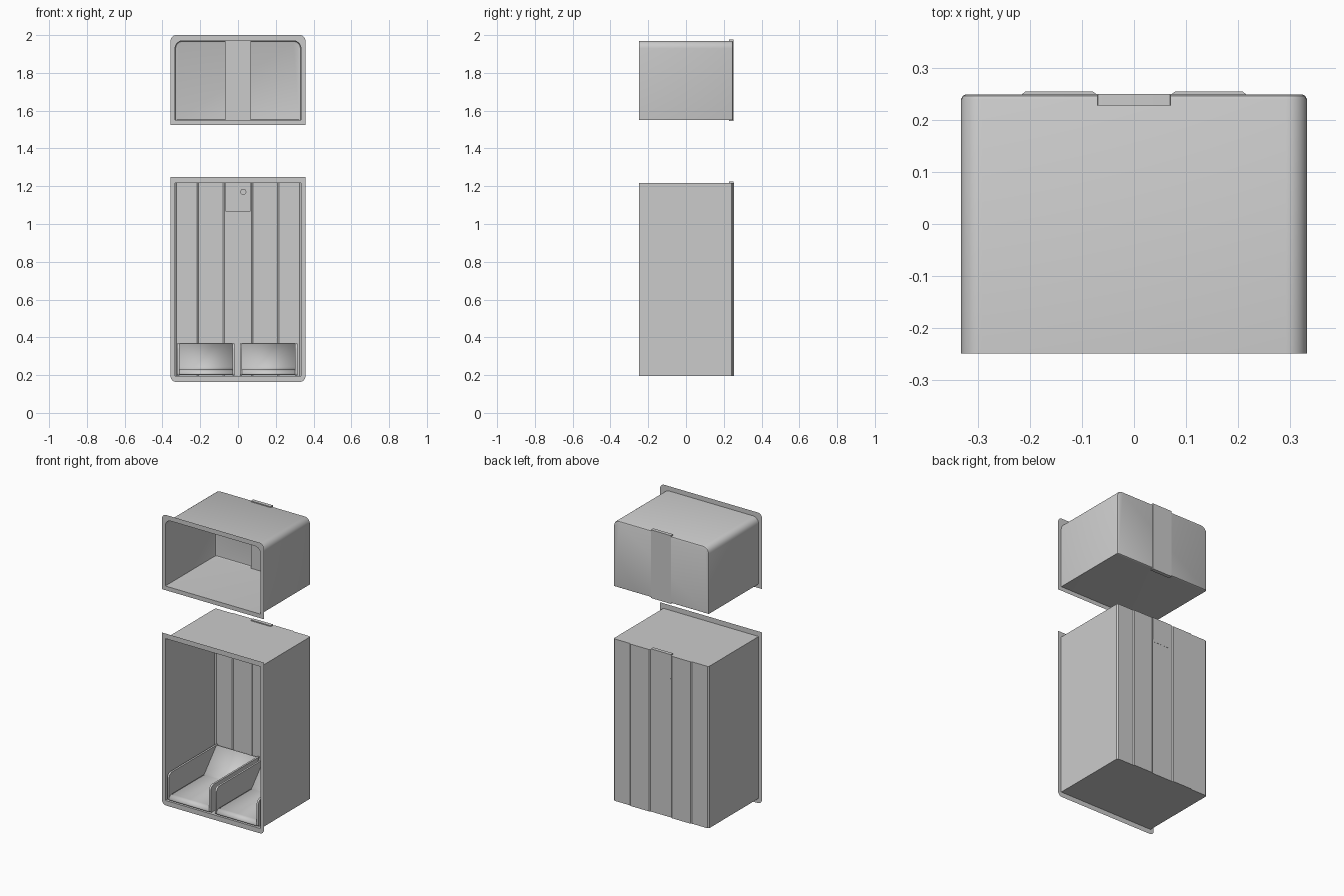
import bpy, bmesh, math
from mathutils import Vector

cube = bpy.data.objects.get("Cube")
if cube:
    bpy.data.objects.remove(cube, do_unlink=True)

grey = bpy.data.materials.new("liner_grey")
grey.use_nodes = True
colour = (0.6, 0.6, 0.6, 1)
grey.diffuse_color = colour
grey.node_tree.nodes["Principled BSDF"].inputs["Base Color"].default_value = colour


def finish(bm, name, normals=True):
    if normals:
        bmesh.ops.recalc_face_normals(bm, faces=bm.faces)
    mesh = bpy.data.meshes.new(name)
    bm.to_mesh(mesh)
    bm.free()
    mesh.materials.append(grey)
    ob = bpy.data.objects.new(name, mesh)
    bpy.context.collection.objects.link(ob)
    bpy.ops.object.select_all(action='DESELECT')
    bpy.context.view_layer.objects.active = ob
    ob.select_set(True)
    bpy.ops.object.shade_smooth_by_angle(angle=math.radians(35))
    return ob


def rounded_rect(x0, x1, z0, z1, r_bottom, r_top, steps=6):
    """Outline with separate bottom and top corner radii."""
    pts = []
    corners = [(x1, z0, -1, r_bottom), (x1, z1, 0, r_top),
               (x0, z1, 1, r_top), (x0, z0, 2, r_bottom)]
    for x, z, quarter, r in corners:
        cx = x - r if x == x1 else x + r
        cz = z - r if z == z1 else z + r
        for i in range(steps + 1):
            a = (quarter + i / steps) * math.pi / 2
            pts.append((cx + r * math.cos(a), cz + r * math.sin(a)))
    return pts


def loft(name, rings, cap_last):
    """Join (outline, y) rings into a sheet."""
    bm = bmesh.new()
    loops = [[bm.verts.new((x, y, z)) for x, z in pts] for pts, y in rings]
    for a, b in zip(loops, loops[1:]):
        for i in range(len(a)):
            j = (i + 1) % len(a)
            bm.faces.new((a[i], a[j], b[j], b[i]))
    if cap_last:
        bm.faces.new(loops[-1])
    return finish(bm, name)


def prism(name, pts, place, direction, closed=True, caps=True):
    """Extrude a 2D outline along a direction."""
    bm = bmesh.new()
    a = [bm.verts.new(place(*p)) for p in pts]
    b = [bm.verts.new(v.co + Vector(direction)) for v in a]
    n = len(pts)
    for i in range(n if closed else n - 1):
        j = (i + 1) % n
        bm.faces.new((a[i], a[j], b[j], b[i]))
    if caps:
        bm.faces.new(a)
        bm.faces.new(b)
    return finish(bm, name)


FRONT, BACK, HALF, LIP = -0.25, 0.25, 0.333, 0.357
TINY = 0.0005

# Upper compartment: flange, rounded shell and back wall
opening = rounded_rect(-HALF, HALF, 1.55, 1.97, TINY, 0.04)
inset = rounded_rect(-HALF + 0.01, HALF - 0.01, 1.552, 1.96, TINY, 0.03)
middle = rounded_rect(-HALF + 0.003, HALF - 0.003, 1.55, 1.967, TINY, 0.037)
loft("upper_flange", [
    (rounded_rect(-LIP, LIP, 1.524, 2.0, TINY, 0.03), FRONT),
    (opening, FRONT)], False)
loft("upper_shell", [(opening, FRONT), (opening, 0.24),
                     (middle, 0.247), (inset, BACK)], True)

# Lower compartment: flange and shell with two raised back ribs
loft("lower_flange", [
    (rounded_rect(-LIP, LIP, 0.164, 1.25, 0.03, TINY), FRONT),
    (rounded_rect(-HALF, HALF, 0.195, 1.218, TINY, TINY), FRONT)], False)
half_profile = [(HALF, FRONT), (HALF, 0.242), (HALF - 0.008, BACK),
                (0.216, BACK), (0.21, 0.255), (0.079, 0.255), (0.072, BACK)]
profile = half_profile + [(-x, y) for x, y in reversed(half_profile)]
prism("lower_shell", profile, lambda x, y: (x, y, 0.195), (0, 0, 1.023), closed=False)

# Back housings, standing slightly proud of the shells
for name, z0, z1, r in (("upper_duct", 1.545, 1.976, TINY),
                        ("lower_control_housing", 1.065, 1.224, 0.012)):
    prism(name, rounded_rect(-0.07, 0.07, z0, z1, r, TINY),
          lambda x, z: (x, 0.228, z), (0, 0.023, 0))

# Round control dial
dial = [(0.028 + 0.016 * math.cos(i * math.pi / 12), 1.17 + 0.016 * math.sin(i * math.pi / 12))
        for i in range(24)]
prism("control_dial", dial, lambda x, z: (x, 0.22, z), (0, 0.009, 0))


# Drawer trays: curved floor with sloping back, between two side walls
def arc(cy, cz, r, a0, a1, steps=6):
    return [(cy + r * math.cos(math.radians(a0 + (a1 - a0) * i / steps)),
             cz + r * math.sin(math.radians(a0 + (a1 - a0) * i / steps)))
            for i in range(steps + 1)]


WALL = 0.012
floor_path = arc(-0.22, 0.202, 0.024, 180, 90) + [
    (0.1, 0.226), (0.112, 0.231), (0.12, 0.24), (0.232, 0.366)]
wall_outline = (arc(-0.215, 0.338, 0.03, 90, 180) + arc(-0.233, 0.21, 0.012, 180, 270)
                + [(0.11, 0.198), (0.242, 0.368)])
for side, x0, x1 in (("right", -0.322, -0.018), ("left", 0.01, 0.314)):
    tray = prism(side + "_tray_floor", floor_path, lambda y, z: (x0 + WALL, y, z),
                 (x1 - x0 - 2 * WALL, 0, 0), closed=False, caps=False)
    thick = tray.modifiers.new("thickness", 'SOLIDIFY')
    thick.thickness = 0.008
    thick.offset = 0
    for part, x in (("outer" if side == "right" else "inner", x0),
                    ("inner" if side == "right" else "outer", x1 - WALL)):
        prism(side + "_tray_" + part + "_wall", wall_outline,
              lambda y, z: (x, y, z), (WALL, 0, 0))
